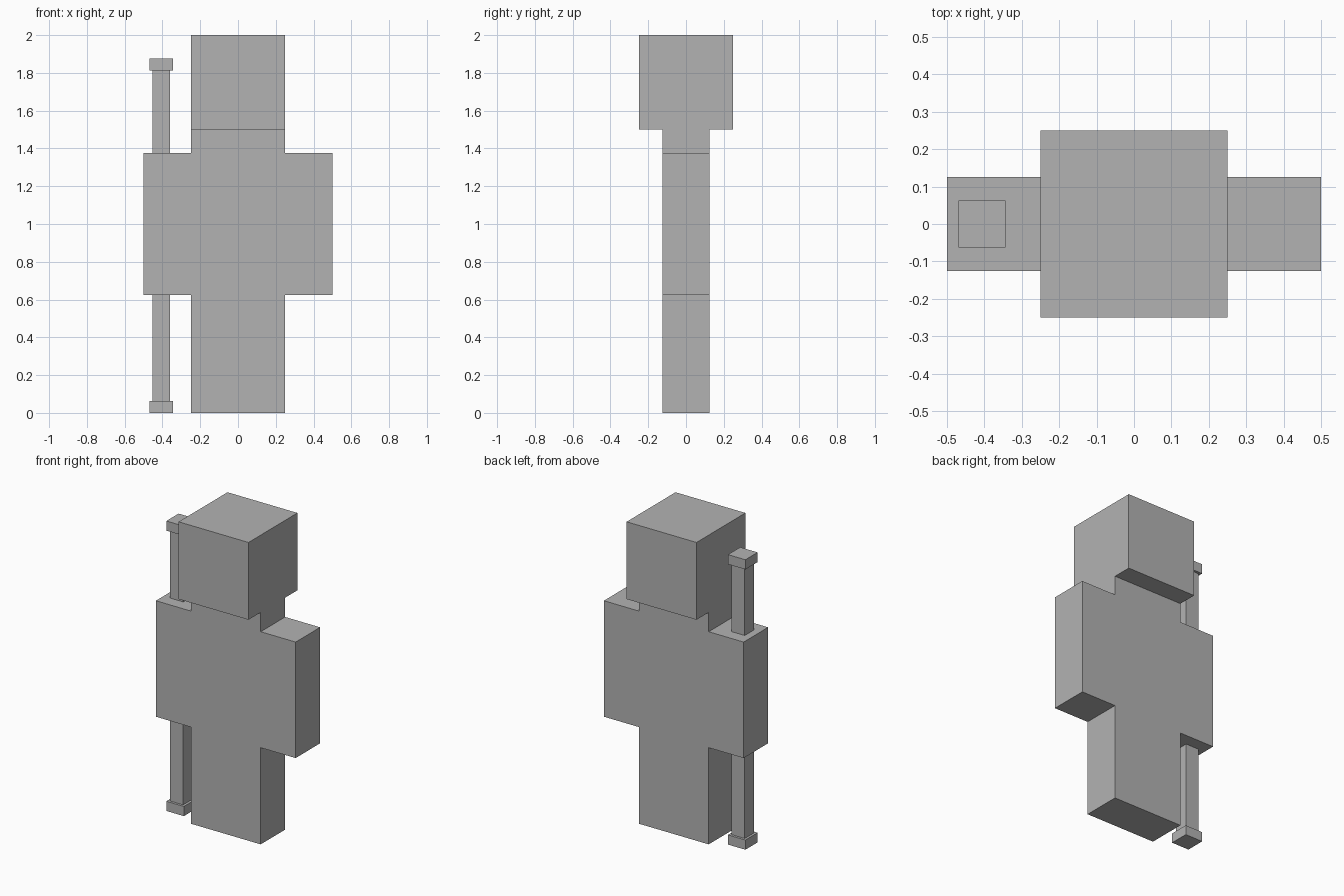
import bpy

if "Cube" in bpy.data.objects:
    bpy.data.objects.remove(bpy.data.objects["Cube"])

grey = bpy.data.materials.new("grey")
grey.diffuse_color = (0.45, 0.45, 0.45, 1.0)
grey.use_nodes = True
grey.node_tree.nodes["Principled BSDF"].inputs["Base Color"].default_value = grey.diffuse_color


def box(name, x, width, depth, z0, z1):
    """Flat-faced box centred on y = 0, spanning z0 to z1."""
    bpy.ops.mesh.primitive_cube_add(size=1, location=(x, 0, (z0 + z1) / 2))
    obj = bpy.context.object
    obj.name = name
    obj.scale = (width, depth, z1 - z0)
    bpy.ops.object.transform_apply(location=False, rotation=False, scale=True)
    obj.data.materials.append(grey)
    return obj


# Head and torso
box("head", 0, 0.5, 0.5, 1.5, 2.0)
box("torso", 0, 0.5, 0.25, 0.75, 1.5)

# Paired arms and legs
for side, sign in (("right", -1), ("left", 1)):
    box(side + "_arm", sign * 0.375, 0.25, 0.25, 0.625, 1.375)
    box(side + "_leg", sign * 0.125, 0.25, 0.25, 0.0, 0.75)

# Staff running through the right arm, capped at both ends
STAFF_X = -0.40625
box("staff_shaft", STAFF_X, 0.09375, 0.09375, 0.0625, 1.8125)
box("staff_bottom_cap", STAFF_X, 0.125, 0.125, 0.0, 0.0625)
box("staff_top_cap", STAFF_X, 0.125, 0.125, 1.8125, 1.875)
